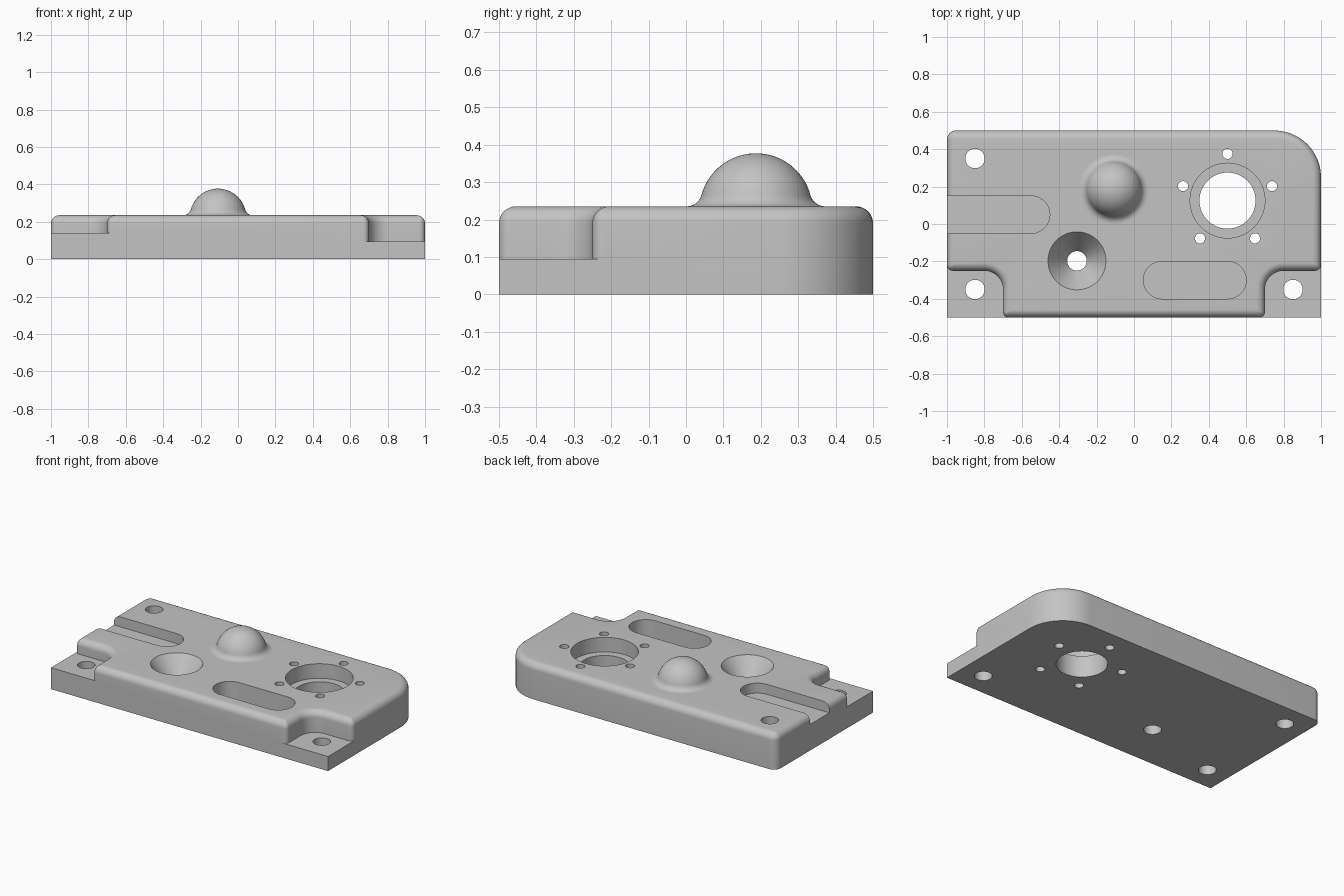
import bpy
import bmesh
from math import cos, sin, pi, tau, atan2, radians
from mathutils import Vector

if "Cube" in bpy.data.objects:
    bpy.data.objects.remove(bpy.data.objects["Cube"])

TOP = 0.235
FILLET = 0.045

grey = bpy.data.materials.new("machined_grey")
grey.use_nodes = True
grey.diffuse_color = (0.55, 0.55, 0.55, 1)
grey.node_tree.nodes["Principled BSDF"].inputs["Base Color"].default_value = grey.diffuse_color


def loft(name, rings):
    """Closed solid through rings of equal point count, bottom to top."""
    bm = bmesh.new()
    loops = [[bm.verts.new(p) for p in ring] for ring in rings]
    n = len(loops[0])
    for low, high in zip(loops, loops[1:]):
        for i in range(n):
            j = (i + 1) % n
            bm.faces.new((low[i], low[j], high[j], high[i]))
    bm.faces.new(loops[0][::-1])
    bm.faces.new(loops[-1])
    bmesh.ops.remove_doubles(bm, verts=bm.verts, dist=1e-5)
    bmesh.ops.recalc_face_normals(bm, faces=bm.faces)
    mesh = bpy.data.meshes.new(name)
    bm.to_mesh(mesh)
    bm.free()
    mesh.materials.append(grey)
    obj = bpy.data.objects.new(name, mesh)
    bpy.context.collection.objects.link(obj)
    return obj


def prism(name, points, z0, z1):
    return loft(name, [[(x, y, z) for x, y in points] for z in (z0, z1)])


def lathe(name, x, y, profile, steps=64):
    angles = [tau * i / steps for i in range(steps)]
    return loft(name, [[(x + r * cos(a), y + r * sin(a), z) for a in angles]
                       for r, z in profile])


def outline(corners, inset=0.0, steps=12):
    """Counter-clockwise rounded outline, moved inward by inset."""
    pts = []
    for i, (x, y, r) in enumerate(corners):
        p = Vector((x, y))
        d1 = (p - Vector(corners[i - 1][:2])).normalized()
        d2 = (Vector(corners[(i + 1) % len(corners)][:2]) - p).normalized()
        turn = 1 if d1.x * d2.y - d1.y * d2.x > 0 else -1
        p += inset * Vector((-d1.y - d2.y, d1.x + d2.x))
        r = max(r - inset * turn, 0)
        centre = p - d1 * r + d2 * r
        for k in range(steps + 1):
            a = pi / 2 * k / steps
            pts.append(centre - d2 * r * cos(a) + d1 * r * sin(a))
    return pts


def boolean(target, tool, operation):
    mod = target.modifiers.new(operation.lower(), "BOOLEAN")
    mod.operation, mod.solver, mod.object = operation, "EXACT", tool
    bpy.context.view_layer.objects.active = target
    bpy.ops.object.modifier_apply(modifier=mod.name)
    bpy.data.objects.remove(tool)


# Main plate: notched front corners, rounded back corners, filleted top rim
corners = [(-0.7, -0.5, 0.03), (0.7, -0.5, 0.03), (0.7, -0.25, 0.1), (1, -0.25, 0.03),
           (1, 0.5, 0.25), (-1, 0.5, 0.05), (-1, -0.25, 0.03), (-0.7, -0.25, 0.1)]
levels = [(0, 0)]
for k in range(9):
    a = pi / 2 * k / 8
    levels.append((FILLET * (1 - cos(a)), TOP - FILLET * (1 - sin(a))))
plate = loft("mounting_plate", [[(p.x, p.y, z) for p in outline(corners, t)]
                                for t, z in levels])

# Corner ledges of different heights
for side, height in ((-1, 0.14), (1, 0.095)):
    xs = sorted((side, side * 0.6))
    rect = [(xs[0], -0.5), (xs[1], -0.5), (xs[1], -0.2), (xs[0], -0.2)]
    boolean(plate, prism("corner_ledge", rect, 0, height), "UNION")


def hole(x, y, r):
    return lathe("hole_cutter", x, y, [(r, -0.1), (r, 0.4)], 48)


def slot(x0, x1, y, r, floor):
    arc = [pi * k / 24 - pi / 2 for k in range(25)]
    pts = [(x1 - r + r * cos(a), y + r * sin(a)) for a in arc]
    pts += [(x0 + r - r * cos(a), y - r * sin(a)) for a in arc]
    return prism("slot_cutter", pts, floor, 0.4)


# Mounting holes, bolt circle, counterbore, countersink and slots
bore_x, bore_y = 0.5, 0.125
cutters = [hole(x, y, 0.052) for x, y in ((-0.85, 0.35), (-0.85, -0.35), (0.85, -0.35))]
for k in range(5):
    a = pi / 2 + tau * k / 5
    cutters.append(hole(bore_x + 0.25 * cos(a), bore_y + 0.25 * sin(a), 0.027))
cutters.append(lathe("bore_cutter", bore_x, bore_y,
                     [(0.15, -0.1), (0.15, 0.14), (0.2, 0.14), (0.2, 0.4)]))
cutters.append(lathe("countersink_cutter", -0.305, -0.197,
                     [(0.052, -0.1), (0.052, TOP - 0.14), (0.155, TOP), (0.155, 0.4)]))
cutters.append(slot(0.05, 0.6, -0.3, 0.1, TOP - 0.14))
cutters.append(slot(-1.4, -0.45, 0.05, 0.1, TOP - 0.065))
for cutter in cutters:
    boolean(plate, cutter, "DIFFERENCE")

# Dome with a concave flare blending into the plate
R, flare, foot, dome_z = 0.151, 0.042, 0.186, 0.226
flare_z = TOP + flare
meet = atan2(flare_z - dome_z, foot)
profile = [(foot, 0.2)]
for k in range(9):
    a = -pi / 2 + (meet - pi / 2) * k / 8
    profile.append((foot + flare * cos(a), flare_z + flare * sin(a)))
for k in range(1, 17):
    a = meet + (pi / 2 - meet) * k / 16
    profile.append((max(R * cos(a), 0.0005), dome_z + R * sin(a)))
dome = lathe("dome", -0.107, 0.187, profile)

bpy.ops.object.select_all(action="DESELECT")
for obj in (plate, dome):
    obj.select_set(True)
bpy.context.view_layer.objects.active = plate
bpy.ops.object.shade_smooth_by_angle(angle=radians(30))
